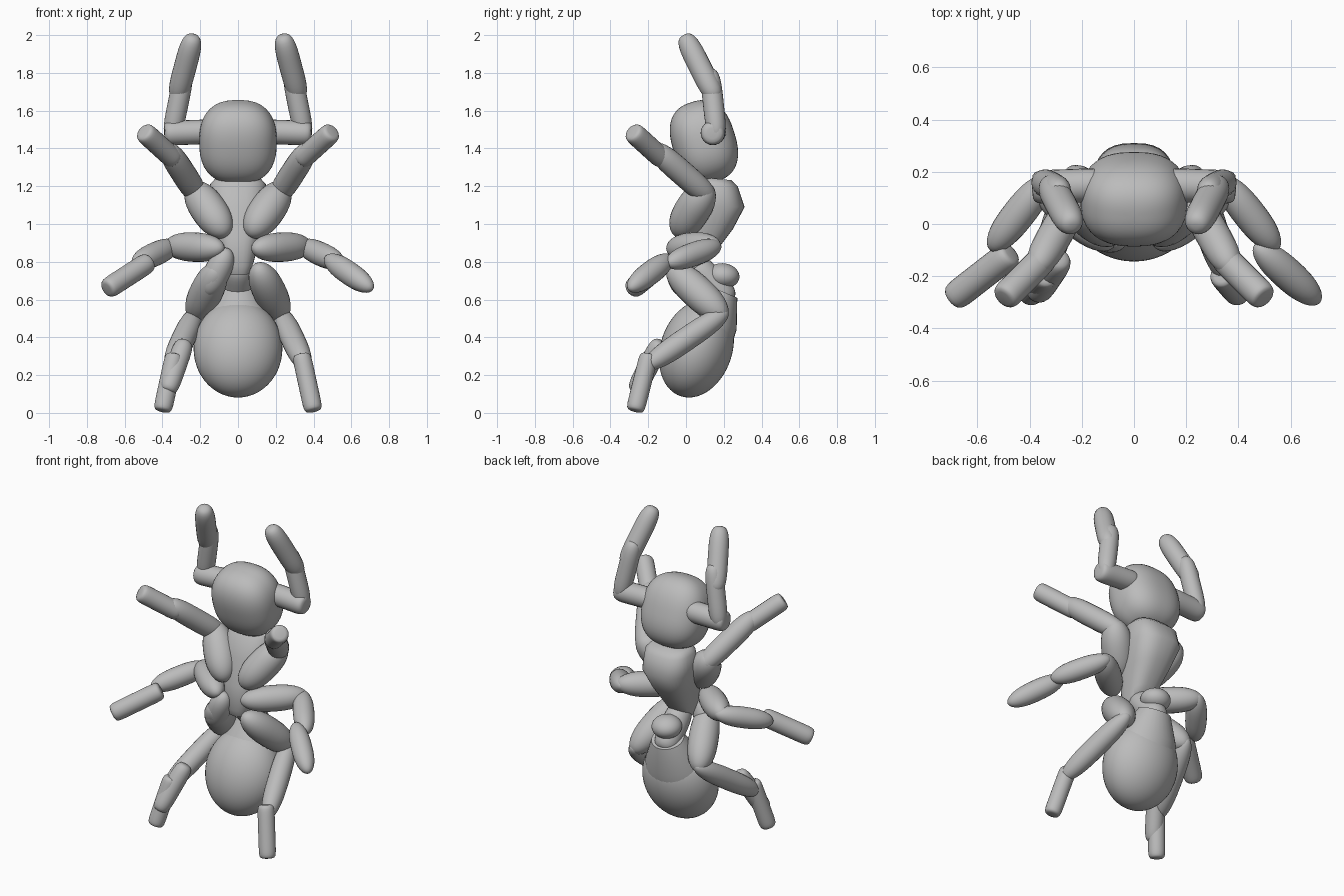
import bpy, bmesh, math
from mathutils import Vector, Matrix

cube = bpy.data.objects.get("Cube")
if cube:
    bpy.data.objects.remove(cube)

grey = bpy.data.materials.new("plain_grey")
grey.use_nodes = True
tone = (0.5, 0.5, 0.5, 1)
grey.diffuse_color = tone
grey.node_tree.nodes["Principled BSDF"].inputs["Base Color"].default_value = tone


def finish(name, bm, angle=50):
    bmesh.ops.recalc_face_normals(bm, faces=bm.faces)
    mesh = bpy.data.meshes.new(name)
    bm.to_mesh(mesh)
    bm.free()
    obj = bpy.data.objects.new(name, mesh)
    bpy.context.collection.objects.link(obj)
    mesh.materials.append(grey)
    bpy.ops.object.select_all(action='DESELECT')
    obj.select_set(True)
    bpy.context.view_layer.objects.active = obj
    bpy.ops.object.shade_smooth_by_angle(angle=math.radians(angle))
    return obj


def skin(bm, rings):
    """Bridge a list of vertex rings and cap both ends."""
    n = len(rings[0])
    for a, b in zip(rings, rings[1:]):
        for i in range(n):
            j = (i + 1) % n
            bm.faces.new((a[i], a[j], b[j], b[i]))
    bm.faces.new(rings[0])
    bm.faces.new(rings[-1])


def segment(name, start, end, radius, blunt=2.4, sides=24, steps=18):
    """Limb segment: a lathed spindle, more tube-like as blunt rises."""
    a, b = Vector(start), Vector(end)
    turn = (b - a).to_track_quat('Z', 'Y')
    bm = bmesh.new()
    rings = []
    for k in range(steps + 1):
        u = -math.cos(math.pi * (0.02 + 0.96 * k / steps))
        r = radius * (1 - abs(u) ** blunt) ** (1 / max(2, blunt * 0.75))
        centre = a.lerp(b, (u + 1) / 2)
        rings.append([bm.verts.new(centre + turn @ Vector(
            (r * math.cos(t), r * math.sin(t), 0)))
            for t in (2 * math.pi * i / sides for i in range(sides))])
    skin(bm, rings)
    return finish(name, bm)


def spow(v, p):
    return math.copysign(abs(v) ** p, v)


def loft(name, sections, square=2.0, sides=32, angle=50):
    """Skin rounded sections given as (y, z, half width, half depth, tilt)."""
    bm = bmesh.new()
    rings = []
    for y, z, rx, ry, tilt in sections:
        ring = []
        for i in range(sides):
            t = 2 * math.pi * i / sides
            px = rx * spow(math.cos(t), 2 / square)
            py = ry * spow(math.sin(t), 2 / square)
            ring.append(bm.verts.new((px, y + py * math.cos(tilt),
                                      z + py * math.sin(tilt))))
        rings.append(ring)
    skin(bm, rings)
    return finish(name, bm, angle)


def ball(name, centre, size, tilt=0.0, square=2.0):
    """Ellipsoid leaning about x; square above 2 makes it boxier."""
    bm = bmesh.new()
    bmesh.ops.create_uvsphere(bm, u_segments=48, v_segments=28, radius=1)
    for v in bm.verts:
        norm = sum(abs(c) ** square for c in v.co) ** (1 / square)
        v.co = Vector([c / norm * s for c, s in zip(v.co, size)])
    bm.transform(Matrix.Translation(centre) @ Matrix.Rotation(tilt, 4, 'X'))
    return finish(name, bm)


# Head and body
ball("head", (0, 0.095, 1.435), (0.205, 0.168, 0.22), 0.3, 2.5)
loft("thorax", [
    (0.16, 1.24, 0.12, 0.08, -0.1), (0.16, 1.21, 0.148, 0.115, -0.1),
    (0.155, 1.09, 0.155, 0.155, 0), (0.10, 0.95, 0.12, 0.15, 0.15),
    (0.045, 0.81, 0.085, 0.11, 0.3), (0.03, 0.75, 0.065, 0.07, 0.3)], 2.6)
segment("waist_stalk", (0, 0.03, 0.8), (0, 0.23, 0.58), 0.08, 4)
ball("waist_node", (0, 0.195, 0.725), (0.09, 0.088, 0.067), -0.1)
ball("abdomen", (0, 0.055, 0.34), (0.235, 0.19, 0.265), -0.32)
loft("abdomen_collar", [
    (0.187, 0.645, 0.1, 0.092, -0.4), (0.13, 0.5, 0.175, 0.15, -0.4),
    (0.09, 0.4, 0.2, 0.16, -0.4)], angle=40)

# Limb segments on the left: name, start, end, radius, bluntness
limbs = [
    ("antenna_base", (0.12, 0.15, 1.49), (0.39, 0.14, 1.48), 0.065, 7),
    ("antenna_middle", (0.355, 0.165, 1.45), (0.28, 0.125, 1.82), 0.055, 4),
    ("antenna_tip", (0.325, 0.16, 1.66), (0.235, -0.01, 2.0), 0.06, 4),
    ("front_leg_hip", (0.06, -0.05, 0.94), (0.25, 0.12, 1.21), 0.095, 2.4),
    ("front_leg_thigh", (0.2, 0.14, 1.13), (0.38, -0.18, 1.41), 0.066, 3.5),
    ("front_leg_foot", (0.335, -0.12, 1.34), (0.5, -0.285, 1.49), 0.056, 9),
    ("middle_leg_hip", (0.08, -0.09, 0.87), (0.38, 0.17, 0.885), 0.078, 2.4),
    ("middle_leg_shin", (0.33, 0.18, 0.89), (0.55, -0.1, 0.79), 0.063, 2.6),
    ("hind_leg_thigh", (0.1, -0.09, 0.78), (0.235, 0.21, 0.5), 0.088, 2.5),
    ("hind_leg_shin", (0.22, 0.22, 0.54), (0.36, -0.22, 0.24), 0.063, 3),
    ("hind_leg_foot", (0.335, -0.195, 0.31), (0.4, -0.27, 0.01), 0.05, 9),
]
for name, start, end, radius, blunt in limbs:
    for side, s in (("left", 1), ("right", -1)):
        segment(f"{side}_{name}", (s * start[0], *start[1:]),
                (s * end[0], *end[1:]), radius, blunt)

# Middle feet differ: pointed on the left, blunt on the right
segment("left_middle_leg_foot", (0.465, -0.08, 0.825), (0.71, -0.3, 0.655), 0.062, 2.5)
segment("right_middle_leg_foot", (-0.47, -0.11, 0.8), (-0.695, -0.285, 0.655), 0.056, 9)

# Extra joints on the right hind leg
segment("right_hind_leg_joint", (-0.28, -0.13, 0.38), (-0.375, -0.27, 0.11), 0.054, 5)
segment("right_hind_leg_hip", (-0.05, -0.06, 0.87), (-0.17, -0.01, 0.62), 0.07, 2.4)
